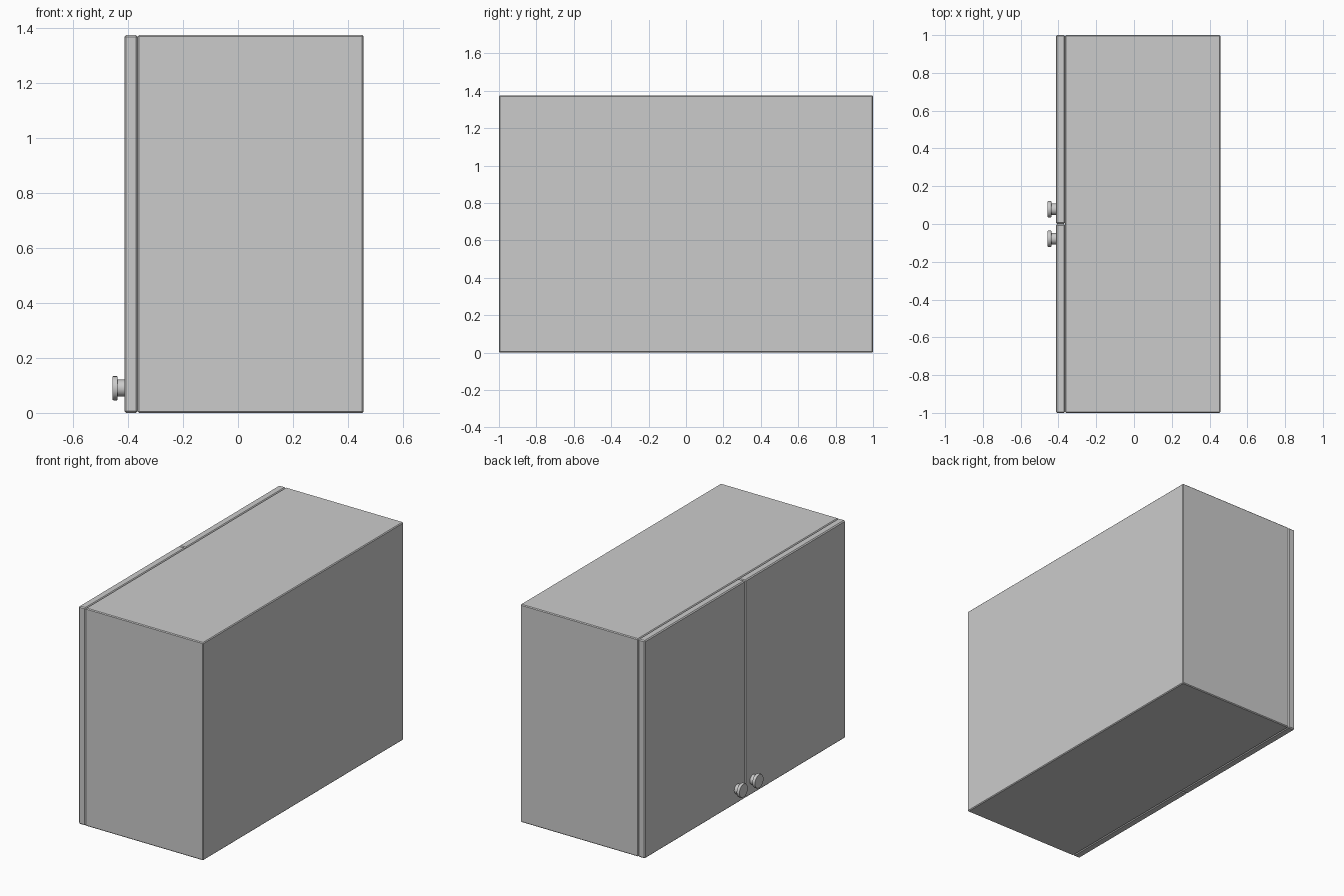
import bpy, bmesh, math
from mathutils import Matrix, Vector

if "Cube" in bpy.data.objects:
    bpy.data.objects.remove(bpy.data.objects["Cube"])

H = 1.375          # cabinet height
X_DOOR = -0.413    # outer door face
X_SEAM = -0.365    # plane between doors and carcass
X_BACK = 0.457     # rear face


def make_object(name, bm):
    bmesh.ops.recalc_face_normals(bm, faces=bm.faces)
    mesh = bpy.data.meshes.new(name)
    bm.to_mesh(mesh)
    bm.free()
    ob = bpy.data.objects.new(name, mesh)
    bpy.context.collection.objects.link(ob)
    return ob


def box_bmesh(lo, hi):
    lo, hi = Vector(lo), Vector(hi)
    bm = bmesh.new()
    bmesh.ops.create_cube(bm, size=1, matrix=Matrix.Translation((lo + hi) / 2)
                          @ Matrix.Diagonal((*(hi - lo), 1)))
    return bm


def add_bevel(ob, width):
    mod = ob.modifiers.new("edge_bevel", 'BEVEL')
    mod.width = width
    mod.segments = 1


# carcass: one shell, open towards the doors
bm = box_bmesh((X_SEAM, -1, 0), (X_BACK, 1, H))
front = min(bm.faces, key=lambda f: f.calc_center_median().x)
bmesh.ops.inset_region(bm, faces=[front], thickness=0.045)
cavity = bmesh.ops.extrude_face_region(bm, geom=[front])
bmesh.ops.translate(bm, vec=(0.77, 0, 0),
                    verts=[v for v in cavity['geom'] if isinstance(v, bmesh.types.BMVert)])
if front.is_valid:
    bmesh.ops.delete(bm, geom=[front], context='FACES_ONLY')
add_bevel(make_object("carcass", bm), 0.005)

# knob profile: (x, radius), from the door outwards
profile = [(X_DOOR + 0.004, 0.0), (X_DOOR + 0.004, 0.031), (-0.438, 0.031), (-0.438, 0.042),
           (-0.441, 0.044), (-0.454, 0.044), (-0.457, 0.042), (-0.457, 0.0)]

for side, label in ((1, "left"), (-1, "right")):
    # door
    ys = sorted((side * 0.001, side * 1.0))
    door = make_object(f"door_{label}", box_bmesh((X_DOOR, ys[0], 0), (X_SEAM, ys[1], H)))
    add_bevel(door, 0.006)

    # knob turned around the x axis
    bm = bmesh.new()
    centre = Vector((0, side * 0.078, 0.09))
    verts = [bm.verts.new(centre + Vector((x, 0, r))) for x, r in profile]
    edges = [bm.edges.new(pair) for pair in zip(verts, verts[1:])]
    bmesh.ops.spin(bm, geom=verts + edges, cent=centre, axis=(1, 0, 0),
                   angle=math.tau, steps=20, use_duplicate=False)
    bmesh.ops.remove_doubles(bm, verts=bm.verts, dist=0.0005)
    knob = make_object(f"knob_{label}", bm)
    bpy.ops.object.select_all(action='DESELECT')
    knob.select_set(True)
    bpy.context.view_layer.objects.active = knob
    bpy.ops.object.shade_smooth_by_angle(angle=math.radians(30))
